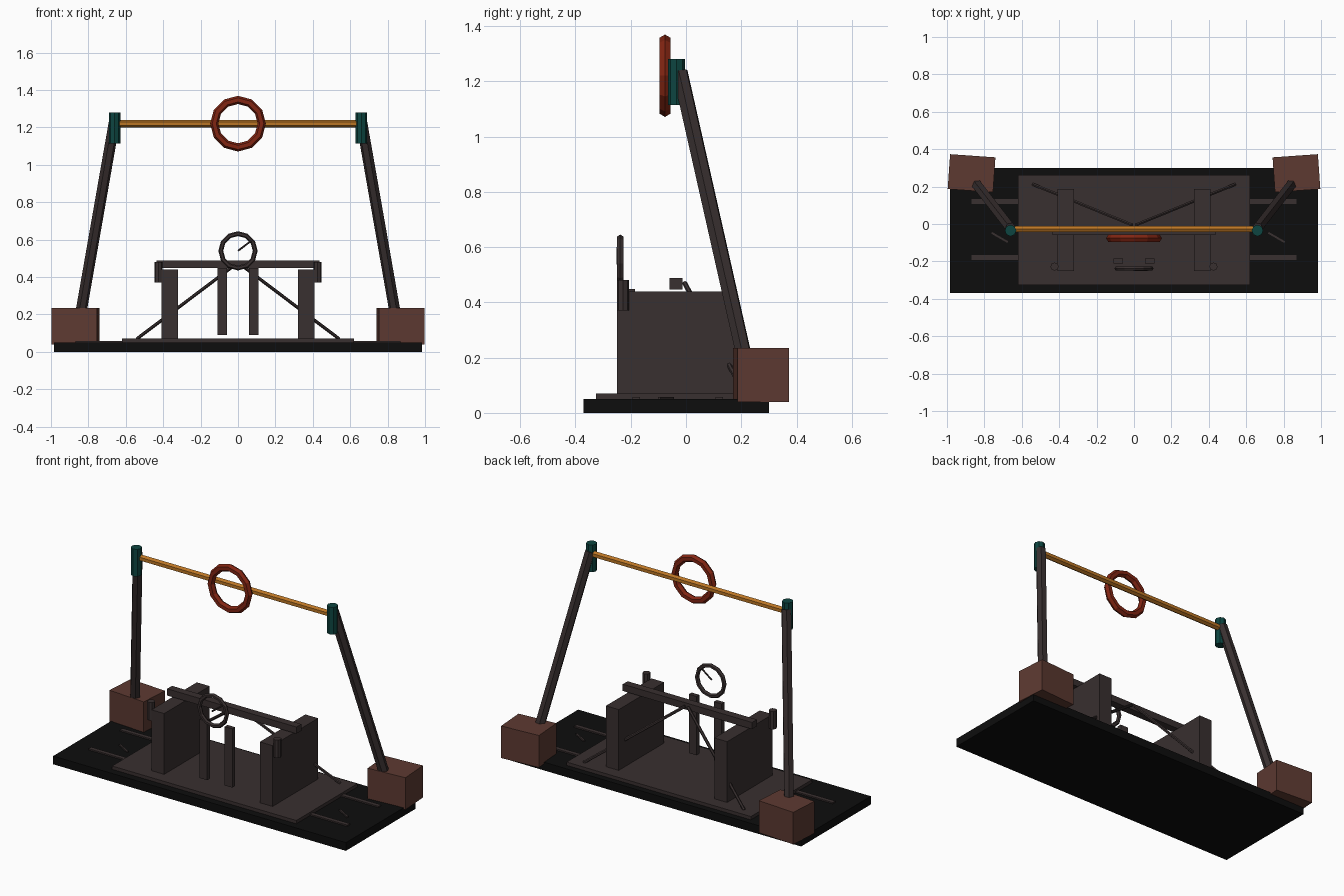
import bpy, math
from mathutils import Vector, Matrix

if "Cube" in bpy.data.objects:
    bpy.data.objects.remove(bpy.data.objects["Cube"])


def material(name, rgb):
    m = bpy.data.materials.new(name)
    m.diffuse_color = (*rgb, 1)
    m.use_nodes = True
    m.node_tree.nodes["Principled BSDF"].inputs["Base Color"].default_value = m.diffuse_color
    return m


BLACK = material("black base", (0.004, 0.004, 0.004))
GREY = material("dark warm grey", (0.040, 0.029, 0.029))
BROWN = material("brown", (0.110, 0.042, 0.031))
ORANGE = material("amber", (0.50, 0.18, 0.018))
TEAL = material("dark teal", (0.004, 0.060, 0.052))
RED = material("rust red", (0.22, 0.018, 0.006))


def finish(name, mat):
    ob = bpy.context.object
    ob.name = name
    ob.data.materials.append(mat)
    return ob


def box(name, lo, hi, mat, turn=0):
    """Box between two corners, turned about its own vertical axis."""
    lo, hi = Vector(lo), Vector(hi)
    bpy.ops.mesh.primitive_cube_add(size=1)
    ob = finish(name, mat)
    ob.data.transform(Matrix.Diagonal((*(hi - lo), 1)))
    ob.location = (lo + hi) / 2
    ob.rotation_euler.z = turn
    return ob


def rod(name, a, b, r, sides, mat):
    """Prism with regular cross-section from a to b."""
    a, b = Vector(a), Vector(b)
    bpy.ops.mesh.primitive_cylinder_add(vertices=sides, radius=r, depth=(b - a).length,
                                        location=(a + b) / 2)
    ob = finish(name, mat)
    ob.rotation_euler = (b - a).to_track_quat('Z', 'Y').to_euler()
    return ob


def ring(name, loc, major, minor, mat):
    bpy.ops.mesh.primitive_torus_add(major_segments=12, minor_segments=6, major_radius=major,
                                     minor_radius=minor, location=loc,
                                     rotation=(math.pi / 2, 0, 0))
    return finish(name, mat)


# Floor slab, raised plate and the two rails running beneath it
box("floor_slab", (-0.985, -0.37, 0), (0.985, 0.30, 0.05), BLACK)
box("raised_plate", (-0.62, -0.325, 0.048), (0.62, 0.262, 0.07), GREY)
for y in (0.12, -0.18):
    box("floor_rail", (-0.87, y - 0.013, 0.048), (0.87, y + 0.013, 0.058), GREY)

# Short strips lying on the slab
for x in (-0.718, 0.762):
    box("floor_strip", (x - 0.05, -0.077, 0.048), (x + 0.05, -0.067, 0.058), GREY,
        math.radians(-30))

# Inner frame, then the large outer frame, mirrored on both sides
for s, side in ((-1, "left"), (1, "right")):
    x0, x1 = sorted((s * 0.322, s * 0.408))
    box(side + "_side_block", (x0, -0.25, 0.07), (x1, 0.187, 0.44), GREY)
    x0, x1 = sorted((s * 0.059, s * 0.11))
    box(side + "_centre_post", (x0, -0.212, 0.09), (x1, -0.185, 0.448), GREY)
    rod(side + "_handle", (s * 0.425, -0.228, 0.37), (s * 0.425, -0.228, 0.48), 0.022, 8, GREY)
    rod(side + "_diagonal_brace", (s * 0.01, -0.005, 0.47), (s * 0.54, 0.212, 0.07),
        0.009, 6, GREY)
    x0, x1 = sorted((s * 0.747, s * 0.99))
    box(side + "_foot_block", (x0, 0.178, 0.04), (x1, 0.365, 0.235), BROWN,
        s * math.radians(4))
    rod(side + "_leg", (s * 0.852, 0.225, 0.14), (s * 0.66, -0.022, 1.235), 0.03, 6, GREY)
    rod(side + "_clamp", (s * 0.66, -0.035, 1.115), (s * 0.66, -0.035, 1.28), 0.031, 8, TEAL)

# Cross bar resting on the side blocks
box("inner_cross_bar", (-0.435, -0.06, 0.447), (0.435, -0.013, 0.488), GREY)

# Small dial ring with its needle
ring("dial_ring", (0, -0.238, 0.54), 0.092, 0.013, GREY)
rod("dial_needle", (0, -0.248, 0.54), (0.075, -0.248, 0.597), 0.005, 6, GREY)

# Top beam and the ring hung on its front
rod("top_beam", (-0.65, -0.027, 1.22), (0.65, -0.027, 1.22), 0.0195, 6, ORANGE)
ring("hanging_ring", (0, -0.076, 1.22), 0.127, 0.022, RED)
